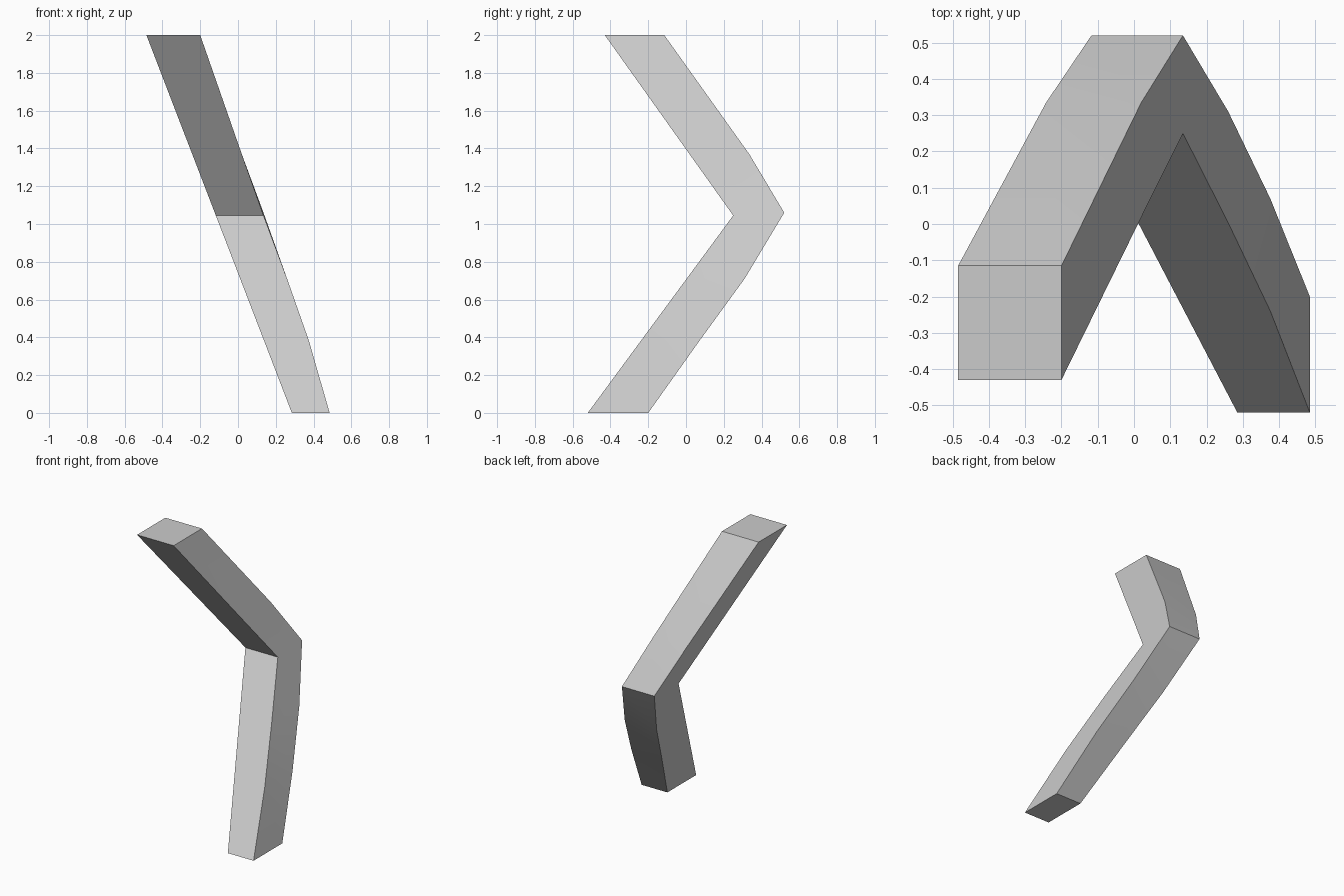
import bpy, bmesh, math

cube = bpy.data.objects.get("Cube")
if cube:
    bpy.data.objects.remove(cube, do_unlink=True)

# Single plain grey
grey = bpy.data.materials.new("light_grey")
grey.use_nodes = True
colour = (0.6, 0.6, 0.6, 1)
grey.diffuse_color = colour
grey.node_tree.nodes["Principled BSDF"].inputs["Base Color"].default_value = colour

TOP, BEND = 2.0, 1.045


def left_edge(z):
    """Straight slanted edge running the full height."""
    return 0.285 - 0.385 * z


def front_edge(z):
    """Inner side of the elbow: two straight runs meeting at the bend."""
    if z > BEND:
        return 0.25 - 0.68 * (z - BEND) / (TOP - BEND)
    return -0.52 + 0.77 * z / BEND


# Outer curve of the elbow: height, right edge x, back edge y
outer = [(2.0, -0.2, -0.115), (1.37, 0.02, 0.335), (BEND, 0.135, 0.52),
         (0.71, 0.26, 0.31), (0.38, 0.376, 0.07), (0.0, 0.485, -0.2)]

# Loft rectangular sections from the top end to the bottom end
bm = bmesh.new()
rings = []
for z, right, back in outer:
    left, front = left_edge(z), front_edge(z)
    back_z = z + 0.015 if z == BEND else z
    rings.append([bm.verts.new(p) for p in (
        (left, front, z), (right, front, z), (right, back, back_z), (left, back, back_z))])
for a, b in zip(rings, rings[1:]):
    for i in range(4):
        j = (i + 1) % 4
        bm.faces.new((a[i], a[j], b[j], b[i]))
bm.faces.new(rings[0])
bm.faces.new(rings[-1])
bmesh.ops.recalc_face_normals(bm, faces=bm.faces)

mesh = bpy.data.meshes.new("bent_bar")
bm.to_mesh(mesh)
bm.free()
mesh.materials.append(grey)
bar = bpy.data.objects.new("bent_bar", mesh)
bpy.context.collection.objects.link(bar)

# Smooth the gentle curves, keep the corners crisp
bpy.ops.object.select_all(action='DESELECT')
bar.select_set(True)
bpy.context.view_layer.objects.active = bar
bpy.ops.object.shade_smooth_by_angle(angle=math.radians(30))
